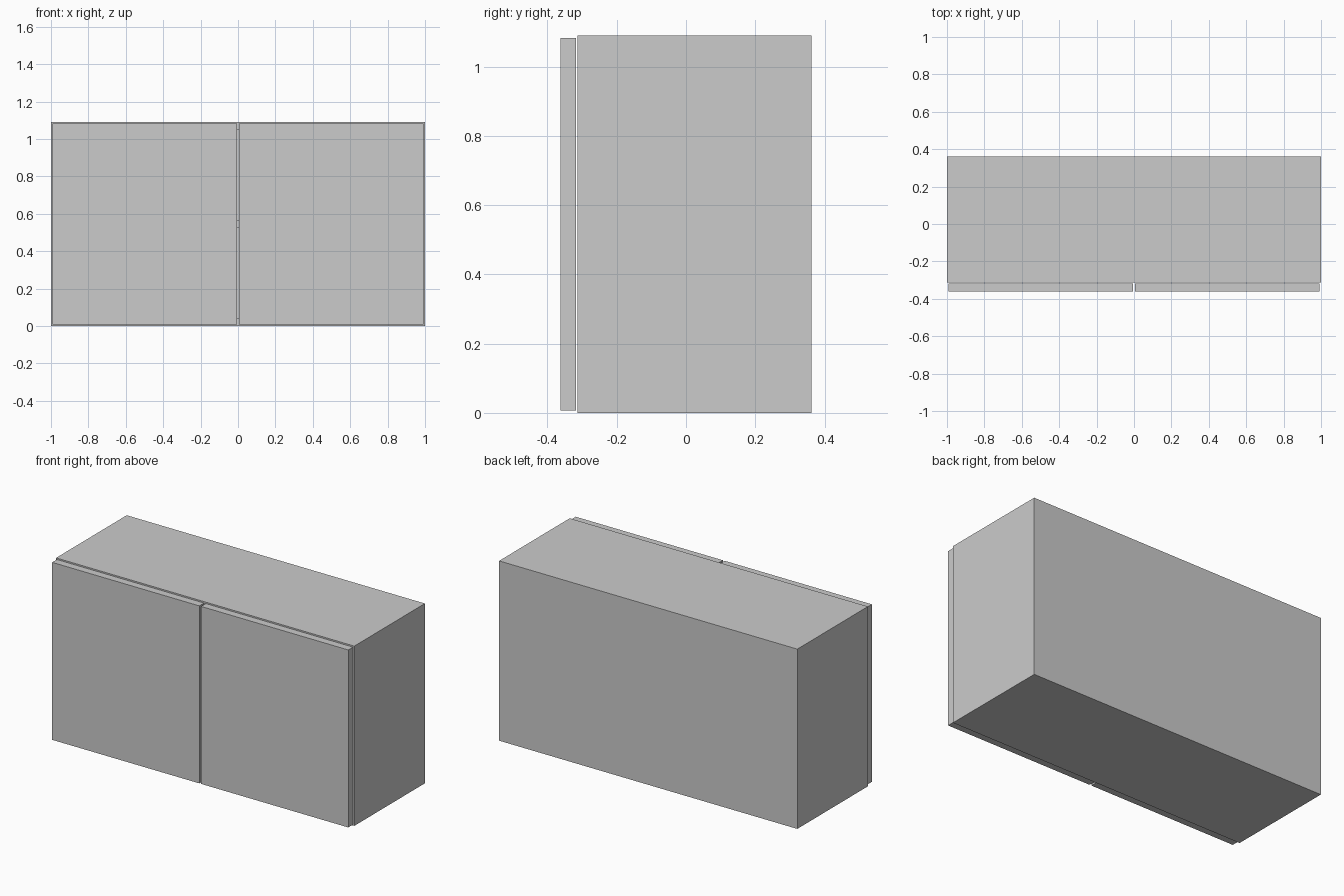
import bpy

if "Cube" in bpy.data.objects:
    bpy.data.objects.remove(bpy.data.objects["Cube"])

T = 0.04                      # board thickness
H = 1.09                      # overall height
Y0, Y1 = -0.314, 0.362        # carcass front and back


def board(name, x0, x1, y0, y1, z0, z1):
    bpy.ops.mesh.primitive_cube_add(size=1)
    ob = bpy.context.object
    ob.name = name
    lo, hi = (x0, y0, z0), (x1, y1, z1)
    for v in ob.data.vertices:
        v.co = [(a + b) / 2 + c * (b - a) for a, b, c in zip(lo, hi, v.co)]
    return ob


# Carcass sides, and doors with narrow reveals around them
for side, s in (("left", -1), ("right", 1)):
    a, b = sorted((s * (1 - T), s * 1.0))
    board(side + "_side_panel", a, b, Y0, Y1, 0, H)
    a, b = sorted((s * 0.006, s * 0.993))
    board(side + "_door", a, b, -0.362, -0.317, 0.007, H - 0.007)

# Horizontal boards between the sides
W = 1 - T
board("bottom_panel", -W, W, Y0, Y1, 0, T)
board("top_panel", -W, W, Y0, Y1, H - T, H)
board("shelf", -W, W, Y0, Y1 - T, 0.527, 0.527 + T)

# Back panel, inset between the boards and flush at the rear
board("back_panel", -W, W, Y1 - T, Y1, T, H - T)
